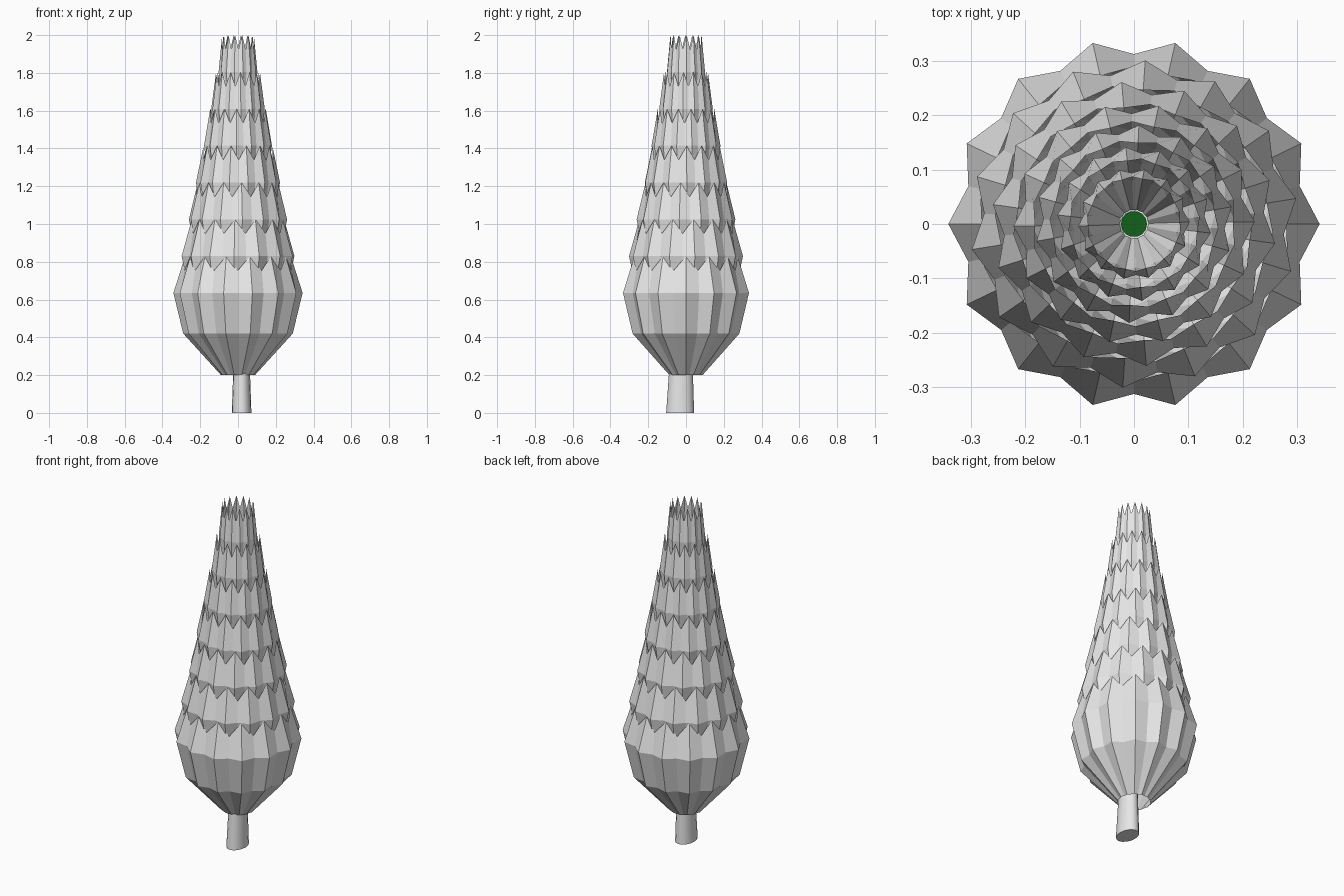
import bpy, bmesh, math

if "Cube" in bpy.data.objects:
    bpy.data.objects.remove(bpy.data.objects["Cube"])

LEAVES = 14          # leaves around each tier
TIERS = 7
STEP_Z = 1.17 / 6    # vertical spacing of the tiers
GOLDEN = math.radians(137.5)

# Tier profile: (ridge radius, ridge height, valley radius, valley height)
PROFILE = [
    (0.090, 0.20, 0.085, 0.20),
    (0.290, 0.42, 0.265, 0.42),
    (0.342, 0.635, 0.313, 0.635),
    (0.280, 0.83, 0.290, 0.755),
]


def material(name, rgb):
    mat = bpy.data.materials.new(name)
    mat.diffuse_color = (*rgb, 1)
    mat.use_nodes = True
    mat.node_tree.nodes["Principled BSDF"].inputs["Base Color"].default_value = mat.diffuse_color
    return mat


pale_grey = material("pale_grey", (0.8, 0.8, 0.8))
dark_green = material("dark_green", (0.006, 0.12, 0.01))


def make_object(name, bm, mat):
    mesh = bpy.data.meshes.new(name)
    bm.to_mesh(mesh)
    bm.free()
    mesh.materials.append(mat)
    obj = bpy.data.objects.new(name, mesh)
    bpy.context.collection.objects.link(obj)
    return obj


def bridge(bm, low, high):
    n = len(low)
    return [bm.faces.new((low[i], low[(i + 1) % n], high[(i + 1) % n], high[i]))
            for i in range(n)]


# Leaf tiers: open pleated cups with a pointed rim, each narrower and turned
def leaf_tier(index):
    scale = 1 - 0.7 * index / (TIERS - 1)
    bm = bmesh.new()
    rings = []
    for ridge_r, ridge_z, valley_r, valley_z in PROFILE:
        ring = []
        for i in range(2 * LEAVES):
            r, z = (valley_r, valley_z) if i % 2 else (ridge_r, ridge_z)
            a = index * GOLDEN + math.pi * i / LEAVES
            ring.append(bm.verts.new((r * scale * math.cos(a),
                                      r * scale * math.sin(a),
                                      z + index * STEP_Z)))
        rings.append(ring)
    for low, high in zip(rings, rings[1:]):
        bridge(bm, low, high)
    return make_object(f"leaf_tier_{index + 1}", bm, pale_grey)


for k in range(TIERS):
    leaf_tier(k)


# Round tapered column from stacked ellipses (x, y, z, radius x, radius y)
def column(name, sections, sides, mat):
    bm = bmesh.new()
    rings = []
    for cx, cy, z, rx, ry in sections:
        rings.append([bm.verts.new((cx + rx * math.cos(2 * math.pi * i / sides),
                                    cy + ry * math.sin(2 * math.pi * i / sides), z))
                      for i in range(sides)])
    for low, high in zip(rings, rings[1:]):
        for face in bridge(bm, low, high):
            face.smooth = True
    bm.faces.new(rings[0][::-1])
    bm.faces.new(rings[-1])
    return make_object(name, bm, mat)


# Trunk: oval, set a little off centre
column("trunk", [(0.019, -0.031, 0, 0.052, 0.074),
                 (0.019, -0.027, 0.2, 0.045, 0.064),
                 (0.018, -0.022, 0.45, 0.038, 0.052)], 16, pale_grey)

# Inner core glimpsed down the open crown
column("inner_core", [(0, 0, 1.28, 0.024, 0.024),
                      (0, 0, 1.36, 0.024, 0.024)], 14, dark_green)

# Keep crisp rims on the round parts
for obj in bpy.data.objects:
    obj.select_set(obj.name in ("trunk", "inner_core"))
bpy.context.view_layer.objects.active = bpy.data.objects["trunk"]
bpy.ops.object.shade_smooth_by_angle(angle=math.radians(35))
